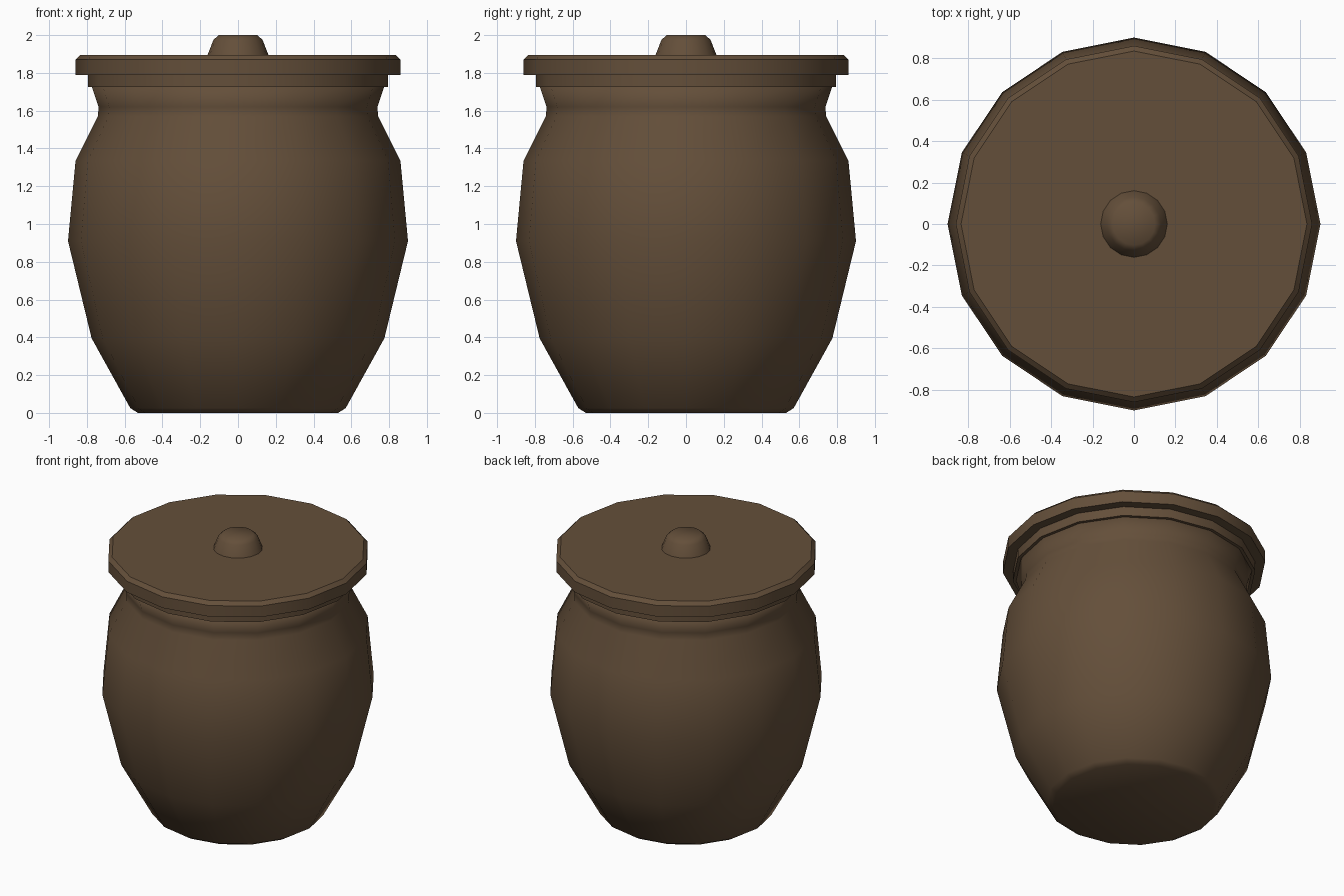
import bpy
import bmesh
import math

SIDES = 16

cube = bpy.data.objects.get("Cube")
if cube:
    bpy.data.objects.remove(cube, do_unlink=True)

# Single brown clay colour
CLAY = (0.127, 0.078, 0.042, 1.0)
clay = bpy.data.materials.new("brown_clay")
clay.diffuse_color = CLAY
clay.use_nodes = True
bsdf = clay.node_tree.nodes["Principled BSDF"]
bsdf.inputs["Base Color"].default_value = CLAY
bsdf.inputs["Roughness"].default_value = 0.8


def turned(name, profile, sharp_angle=None):
    """Turn a (radius, height) profile about z, capping both ends."""
    bm = bmesh.new()
    rings = []
    for r, z in profile:
        angles = [2 * math.pi * i / SIDES for i in range(SIDES)]
        rings.append([bm.verts.new((r * math.cos(a), r * math.sin(a), z)) for a in angles])
    for low, high in zip(rings, rings[1:]):
        for i in range(SIDES):
            j = (i + 1) % SIDES
            bm.faces.new((low[i], low[j], high[j], high[i]))
    bm.faces.new(rings[0][::-1])
    bm.faces.new(rings[-1])
    mesh = bpy.data.meshes.new(name)
    bm.to_mesh(mesh)
    bm.free()
    mesh.materials.append(clay)
    obj = bpy.data.objects.new(name, mesh)
    bpy.context.collection.objects.link(obj)
    bpy.ops.object.select_all(action='DESELECT')
    obj.select_set(True)
    bpy.context.view_layer.objects.active = obj
    if sharp_angle is None:
        bpy.ops.object.shade_smooth()
    else:
        bpy.ops.object.shade_smooth_by_angle(angle=math.radians(sharp_angle))
    return obj


# Rounded pot with a pinched neck
turned("pot_body", [
    (0.53, 0.0), (0.57, 0.025), (0.775, 0.395), (0.9, 0.91),
    (0.86, 1.335), (0.742, 1.57), (0.738, 1.62), (0.775, 1.73),
])

# Flat rim around the mouth
turned("pot_rim", [(0.795, 1.725), (0.795, 1.79)], 30)

# Lid plate with a chamfered upper edge
turned("lid_plate", [(0.86, 1.79), (0.86, 1.87), (0.835, 1.895)], 30)

# Flared knob with a rounded top
turned("lid_knob", [(0.163, 1.89), (0.13, 1.975), (0.102, 2.0)], 50)
